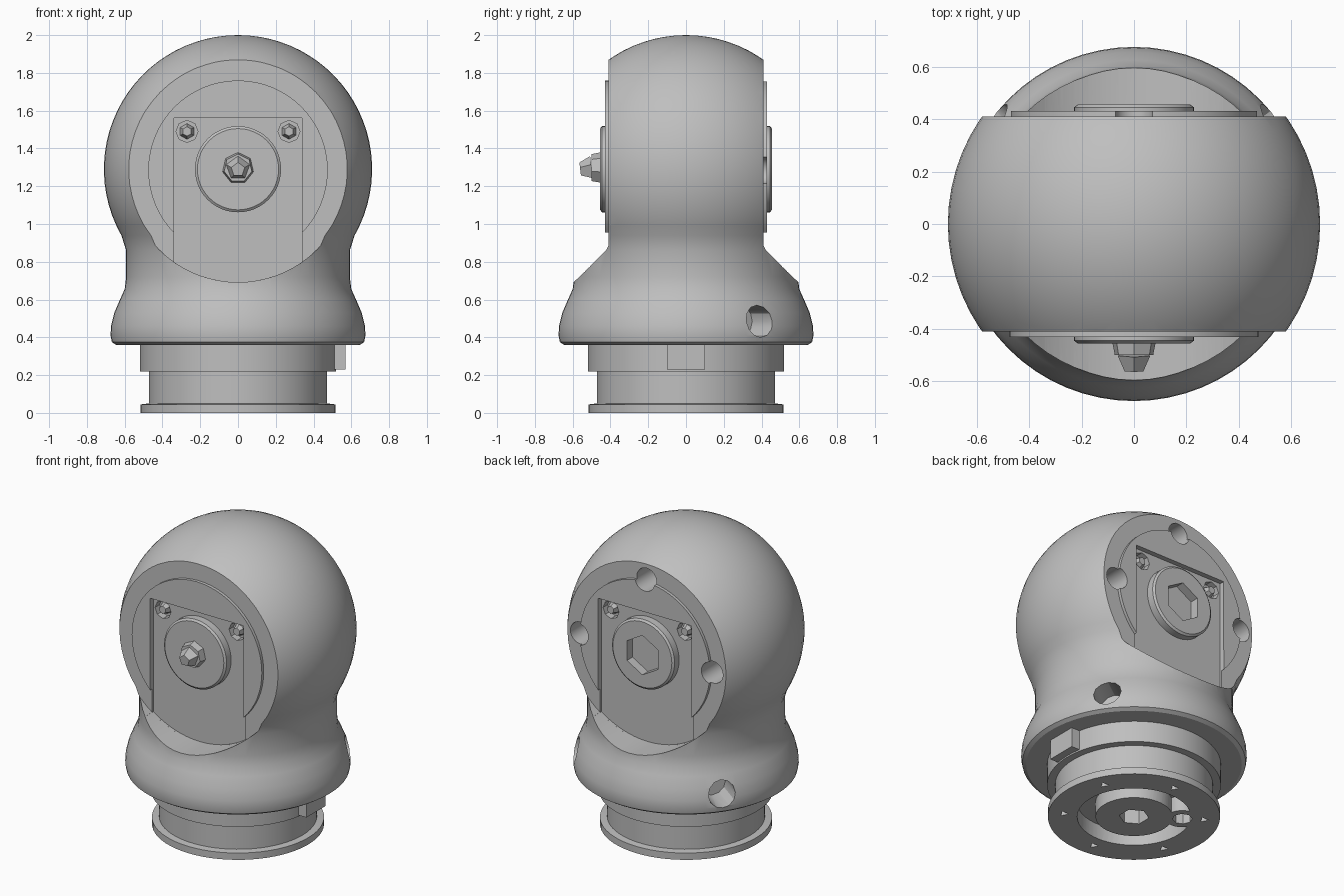
import bpy, bmesh, math
from mathutils import Matrix, Vector

if "Cube" in bpy.data.objects:
    bpy.data.objects.remove(bpy.data.objects["Cube"], do_unlink=True)

grey = bpy.data.materials.new("plain grey")
grey.use_nodes = True
colour = (0.52, 0.52, 0.52, 1)
grey.diffuse_color = colour
grey.node_tree.nodes["Principled BSDF"].inputs["Base Color"].default_value = colour

HUB = 1.285      # height of the joint axis
FLAT = 0.41      # distance of the flat sides from the middle
FACE_R = 0.593   # radius of the flat sides


def make(name, bm):
    bmesh.ops.remove_doubles(bm, verts=bm.verts, dist=1e-5)
    bmesh.ops.recalc_face_normals(bm, faces=bm.faces)
    mesh = bpy.data.meshes.new(name)
    bm.to_mesh(mesh)
    bm.free()
    ob = bpy.data.objects.new(name, mesh)
    bpy.context.collection.objects.link(ob)
    mesh.materials.append(grey)
    return ob


def revolve(name, profile, steps=64):
    """Spin a closed (radius, height) profile around z."""
    bm = bmesh.new()
    verts = [bm.verts.new((r, 0, z)) for r, z in profile]
    edges = [bm.edges.new(p) for p in zip(verts, verts[1:])]
    bmesh.ops.spin(bm, geom=verts + edges, cent=(0, 0, 0), axis=(0, 0, 1),
                   angle=math.tau, steps=steps, use_duplicate=False)
    return make(name, bm)


def rod(name, start, end, r1, r2=None, sides=48):
    """Capped cylinder or cone between two points."""
    a, b = Vector(start), Vector(end)
    turn = (b - a).to_track_quat("Z", "Y").to_matrix().to_4x4()
    bm = bmesh.new()
    bmesh.ops.create_cone(bm, cap_ends=True, segments=sides, radius1=r1,
                          radius2=r1 if r2 is None else r2, depth=(b - a).length,
                          matrix=Matrix.Translation((a + b) / 2) @ turn)
    return make(name, bm)


def box(name, lo, hi):
    lo, hi = Vector(lo), Vector(hi)
    bm = bmesh.new()
    bmesh.ops.create_cube(bm, size=1, matrix=Matrix.Translation((lo + hi) / 2)
                          @ Matrix.Diagonal((*(hi - lo), 1)))
    return make(name, bm)


def prism(name, outline, y0, y1):
    """Extrude an (x, z) outline along y."""
    bm = bmesh.new()
    face = bm.faces.new([bm.verts.new((x, y0, z)) for x, z in outline])
    out = bmesh.ops.extrude_face_region(bm, geom=[face])
    new = [g for g in out["geom"] if isinstance(g, bmesh.types.BMVert)]
    bmesh.ops.translate(bm, verts=new, vec=(0, y1 - y0, 0))
    return make(name, bm)


def cut(ob, cutters):
    bpy.context.view_layer.objects.active = ob
    for c in cutters:
        mod = ob.modifiers.new("cut", "BOOLEAN")
        mod.operation, mod.solver, mod.object = "DIFFERENCE", "EXACT", c
        bpy.ops.object.modifier_apply(modifier=mod.name)


def polar(r, degrees):
    a = math.radians(degrees)
    return r * math.cos(a), r * math.sin(a)


parts, helpers = [], []

# Housing: ball, neck and flared collar as one turned shape
ball = []
for i in range(27):
    r, z = polar(0.71, 90 - i * 4.6)
    ball.append((max(r, 0), 1.29 + z))
collar = [(0.592, 0.86), (0.592, 0.72), (0.6, 0.655), (0.625, 0.6), (0.655, 0.53),
          (0.672, 0.46), (0.675, 0.41), (0.668, 0.375), (0.645, 0.36), (0, 0.36)]
housing = revolve("housing", ball + collar)
parts.append(housing)

# Flat sides, each with a raised disc, a slot, screws and a hub
for side, label in ((-1, "front"), (1, "back")):
    def at(x, depth, z):
        return (x, side * depth, z)

    trim = rod("trim_cutter", at(0, FLAT, HUB), at(0, 1, HUB), FACE_R, sides=64)
    arc = [polar(FACE_R, a) for a in range(-125, -54, 5)]
    outline = [(-0.34, 1.56)] + [(x, HUB + z) for x, z in arc] + [(0.34, 1.56)]
    slot = prism("slot_cutter", outline, side * 0.397, side * 0.6)
    pockets = [rod("screw_cutter", at(x, 0.35, 1.49), at(x, 0.6, 1.49), 0.058, sides=8)
               for x in (-0.27, 0.27)]
    if side > 0:
        for angle in (0, 90, 180):
            x, z = polar(0.485, angle)
            pockets.append(rod("bore_cutter", at(x, 0.25, HUB + z),
                               at(x, 0.6, HUB + z), 0.072, sides=24))
    disc = rod(label + "_disc", at(0, 0.4, HUB), at(0, 0.43, HUB), 0.475, sides=64)
    cut(housing, [trim, slot] + pockets)
    cut(disc, [slot] + pockets)
    helpers += [trim, slot] + pockets
    parts.append(disc)

    for x, hand in ((-0.27, "right"), (0.27, "left")):
        parts.append(rod(f"{label}_{hand}_screw", at(x, 0.34, 1.49),
                         at(x, 0.4, 1.49), 0.045, 0.025, sides=6))

    # Hub cap with a chamfered rim
    hub = rod(label + "_hub", at(0, 0.38, HUB + 0.005), at(0, 0.445, HUB + 0.005), 0.228)
    rim = rod(label + "_hub_rim", at(0, 0.445, HUB + 0.005),
              at(0, 0.455, HUB + 0.005), 0.228, 0.215)
    parts += [hub, rim]
    if side > 0:
        socket = rod("socket_cutter", at(0, 0.385, HUB), at(0, 0.6, HUB), 0.13, sides=6)
        cut(hub, [socket])
        cut(rim, [socket])
        helpers.append(socket)

# Faceted bolt on the front hub
parts.append(rod("bolt_base", (0, -0.45, 1.295), (0, -0.5, 1.295), 0.085, 0.075, 7))
parts.append(rod("bolt_tip", (0, -0.5, 1.295), (0, -0.56, 1.288), 0.065, 0.038, 5))

# Fixing holes low on the rear of the collar
fixings = []
for angle in (36, 144):
    x, y = polar(1, angle)
    fixings.append(rod("fixing_cutter", (x * 0.48, y * 0.48, 0.485),
                       (x, y, 0.485), 0.085, sides=12))
cut(housing, fixings)
helpers += fixings

# Stepped foot with a recessed underside
foot = revolve("foot", [(0, 0), (0.515, 0), (0.515, 0.045), (0.472, 0.05), (0.472, 0.22),
                        (0.52, 0.22), (0.52, 0.37), (0, 0.37)])
groove = revolve("groove_cutter", [(0.23, -0.1), (0.34, -0.1), (0.34, 0.1),
                                   (0.23, 0.1), (0.23, -0.1)])
bridge_x, bridge_y = polar(0.29, 145)
bridge = rod("bridge_cutter", (bridge_x, bridge_y, -0.2), (bridge_x, bridge_y, 0.2), 0.1)
cut(groove, [bridge])
socket = rod("foot_socket_cutter", (0, 0, -0.1), (0, 0, 0.12), 0.09, sides=6)
drills = []
for i in range(6):
    x, y = polar(0.42, 25 + i * 60)
    drills.append(rod("drill_cutter", (x, y, -0.1), (x, y, 0.04), 0.03, sides=3))
drills.append(rod("drill_cutter", (bridge_x, bridge_y, -0.1),
                  (bridge_x, bridge_y, 0.08), 0.06, sides=8))
cut(foot, [groove, socket] + drills)
helpers += [groove, bridge, socket] + drills
parts.append(foot)
parts.append(box("locating_tab", (0.45, -0.1, 0.23), (0.57, 0.1, 0.365)))

for h in helpers:
    bpy.data.objects.remove(h, do_unlink=True)

# Smooth curved faces, keeping sharp edges
bpy.ops.object.select_all(action="DESELECT")
for p in parts:
    p.select_set(True)
bpy.context.view_layer.objects.active = housing
bpy.ops.object.shade_smooth_by_angle(angle=math.radians(30))
